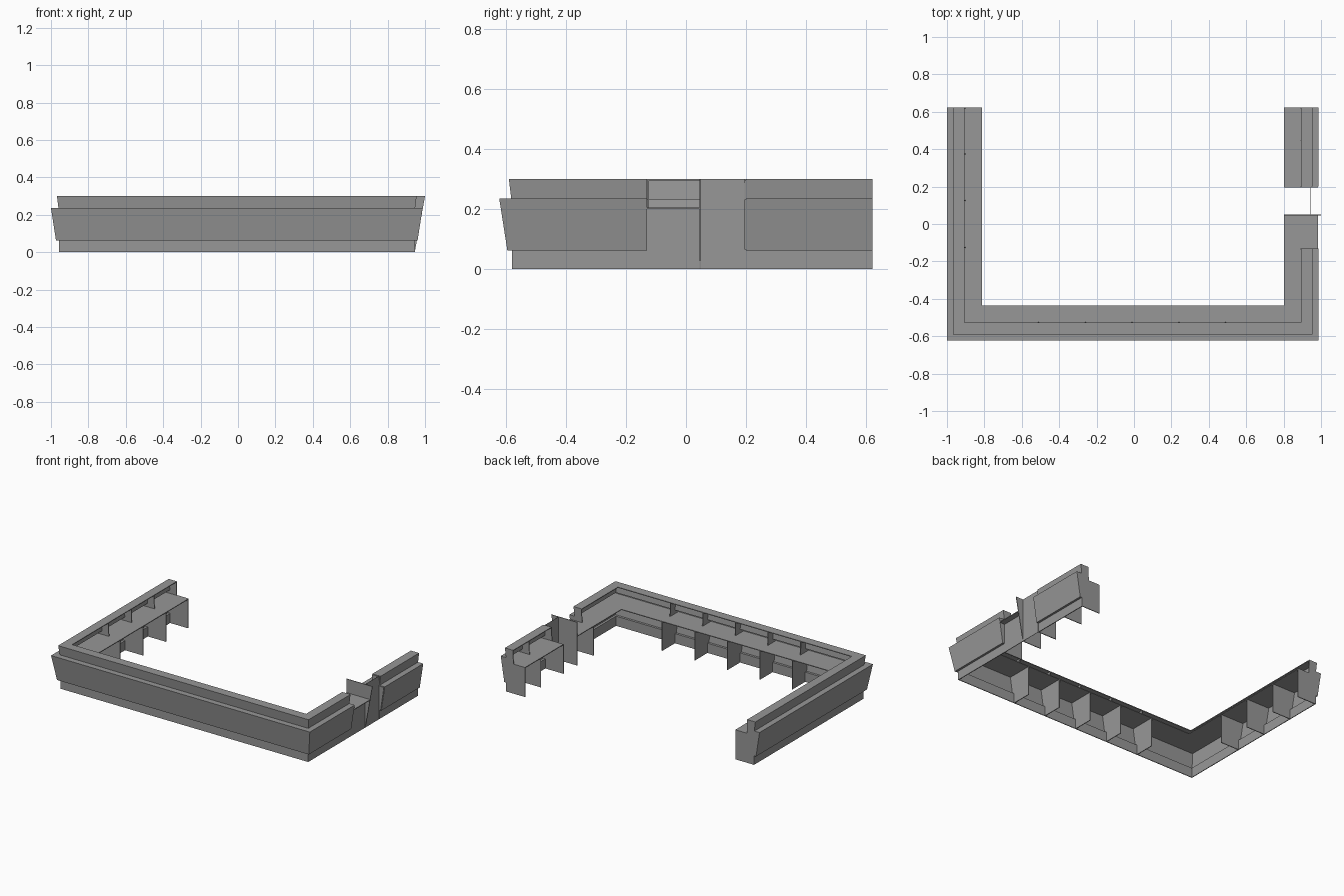
import bpy, bmesh
from mathutils import Vector

if "Cube" in bpy.data.objects:
    bpy.data.objects.remove(bpy.data.objects["Cube"])

GREY = bpy.data.materials.new("dark_grey")
GREY.diffuse_color = (0.31, 0.31, 0.31, 1)
GREY.use_nodes = True
GREY.node_tree.nodes["Principled BSDF"].inputs["Base Color"].default_value = GREY.diffuse_color


def sweep(name, profile, path):
    """Sweep a closed (inward offset, z) profile along a mitred floor path."""
    pts = [Vector(p) for p in path]
    dirs = [(b - a).normalized() for a, b in zip(pts, pts[1:])]
    norms = [Vector((-d.y, d.x)) for d in dirs]
    bm = bmesh.new()
    rings = []
    for i, p in enumerate(pts):
        a, b = norms[max(i - 1, 0)], norms[min(i, len(norms) - 1)]
        m = (a + b) / (1 + a.dot(b))
        rings.append([bm.verts.new((p.x + m.x * o, p.y + m.y * o, z)) for o, z in profile])
    n = len(profile)
    for r, s in zip(rings, rings[1:]):
        for k in range(n):
            bm.faces.new((r[k], r[(k + 1) % n], s[(k + 1) % n], s[k]))
    bm.faces.new(rings[0])
    bm.faces.new(rings[-1][::-1])
    bmesh.ops.recalc_face_normals(bm, faces=bm.faces)
    me = bpy.data.meshes.new(name)
    bm.to_mesh(me)
    bm.free()
    me.materials.append(GREY)
    ob = bpy.data.objects.new(name, me)
    bpy.context.collection.objects.link(ob)
    return ob


L, R, F, B = -1.0, 0.987, -0.622, 0.622
T = 0.005
U_PATH = [(L, B), (L, F), (R, F), (R, -0.13)]
STUB = [(R, 0.2), (R, B)]

# outer front: plinth, leaning panel, ledge, upstand and top shelf
shell = [(.042, 0), (.042, .062), (.027, .062), (0, .235), (.040, .235), (.032, .3),
         (.095, .3), (.095, .295), (.038, .295), (.046, .230), (.005, .230),
         (.031, .067), (.047, .067), (.047, 0)]
worktop = [(.006, .2), (.186, .2), (.186, .205), (.006, .205)]
for tag, path in (("main", U_PATH), ("side", STUB)):
    sweep(tag + "_counter_front", shell, path)
    sweep(tag + "_worktop", worktop, path)

# upright supports; full outline closes the run ends
rib = [(.045, 0), (.185, 0), (.185, .203), (.098, .203), (.095, .26), (.095, .297),
       (.036, .297), (.043, .232), (.004, .232), (.029, .065), (.045, .065)]


def ribs(name, profile, places, start, along):
    for i, t in enumerate(places):
        a = Vector(start) + Vector(along) * t
        h = Vector(along) * T / 2
        sweep(f"{name}_{i + 1}", profile, [a - h, a + h])


ribs("left_support", rib, (.125, -.125, -.375, -.6195), (L, 0), (0, -1))
ribs("front_support", rib, (-.51, -.26, -.01, .24, .49), (0, F), (1, 0))
ribs("right_support", rib, (-.1325, .1975, .445, .6195), (R, 0), (0, 1))

# low serving section: overhanging top on an upright front
sweep("low_worktop", [(.003, .2), (.186, .2), (.186, .205), (.003, .205)],
      [(R, -0.13), (R, 0.045)])
sweep("low_front", [(.042, 0), (.042, .2), (.046, .2), (.046, 0)],
      [(R, -0.13), (R, 0.045)])

# upright gate and its full-height side panel with a leaning outer edge
sweep("gate", [(.042, 0), (.042, .3), (.044, .3), (.044, 0)], [(R, .05), (R, .195)])
ribs("gate_side_panel", [(.042, 0), (-.013, .3), (.186, .3), (.186, 0)],
     (.0475,), (R, 0), (0, 1))
